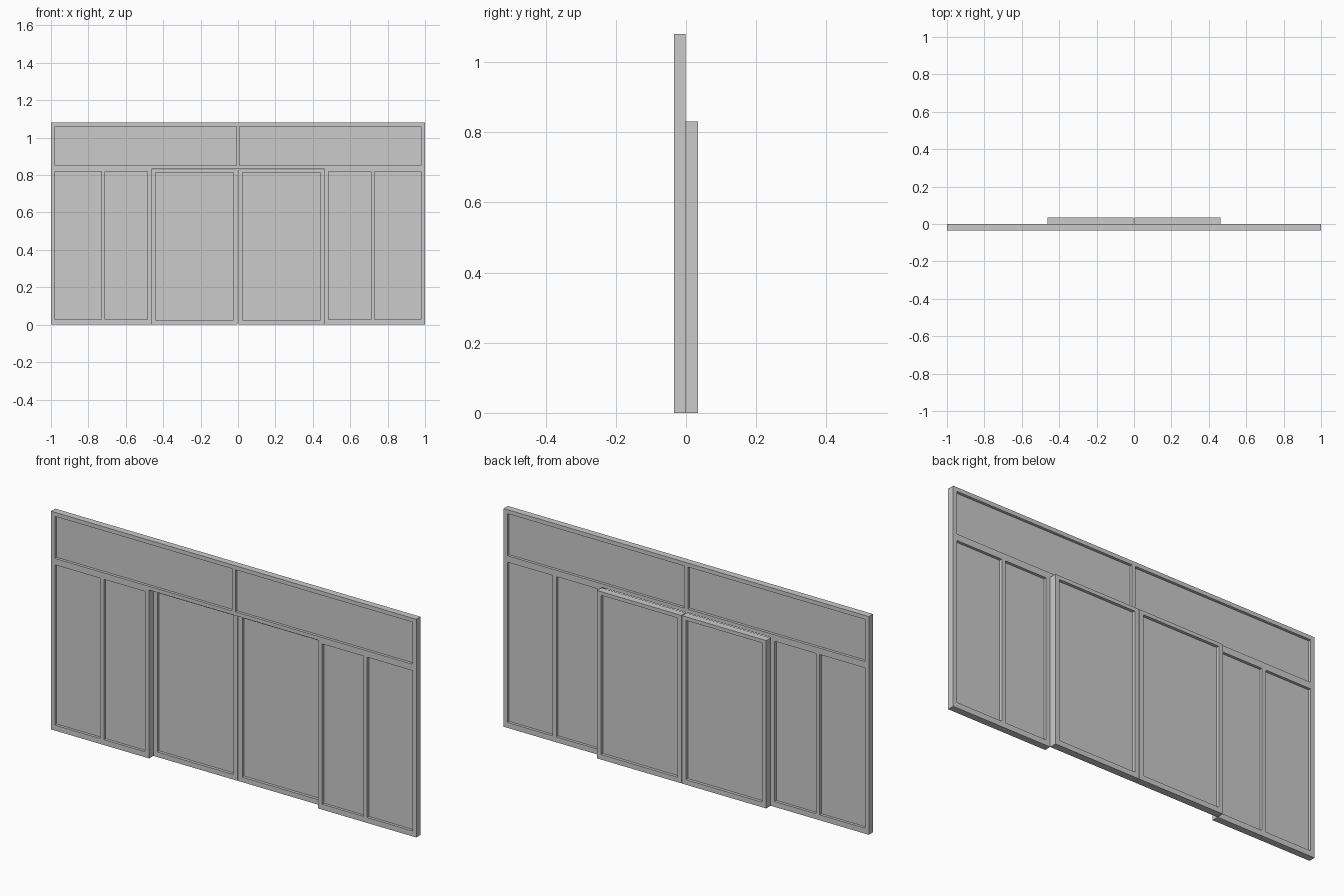
import bpy

cube = bpy.data.objects.get("Cube")
if cube:
    bpy.data.objects.remove(cube, do_unlink=True)

grey = bpy.data.materials.new("plain grey")
grey.use_nodes = True
grey.diffuse_color = (0.6, 0.6, 0.6, 1)
grey.node_tree.nodes["Principled BSDF"].inputs["Base Color"].default_value = (0.6, 0.6, 0.6, 1)

FRONT, MIDDLE, BACK = -0.034, -0.001, 0.034
HEIGHT = 1.08
OPEN_X, OPEN_Z = 0.463, 0.833


def grid_panel(name, outline, holes, y0, y1, pane_holes):
    """Extrude an outline with rectangular holes cut out, closing the given holes with thin panes."""
    # Split the sheet along every edge line so that only frame cells are kept
    xs = sorted({p[0] for p in outline} | {v for h in holes for v in h[:2]})
    zs = sorted({p[1] for p in outline} | {v for h in holes for v in h[2:]})
    verts, faces = [], []
    index = {}

    def vert(x, y, z):
        key = (x, y, z)
        if key not in index:
            index[key] = len(verts)
            verts.append(key)
        return index[key]

    def solid(i, k):
        if not (0 <= i < len(xs) - 1 and 0 <= k < len(zs) - 1):
            return False
        x, z = (xs[i] + xs[i + 1]) / 2, (zs[k] + zs[k + 1]) / 2
        return not any(a < x < b and c < z < d for a, b, c, d in holes)

    for i in range(len(xs) - 1):
        for k in range(len(zs) - 1):
            if not solid(i, k):
                continue
            a, b, c, d = xs[i], xs[i + 1], zs[k], zs[k + 1]
            ring = [(a, c), (b, c), (b, d), (a, d)]
            faces.append([vert(x, y0, z) for x, z in ring])
            faces.append([vert(x, y1, z) for x, z in reversed(ring)])
            # Side walls wherever the neighbouring cell is empty
            for n, (di, dk) in enumerate([(0, -1), (1, 0), (0, 1), (-1, 0)]):
                if not solid(i + di, k + dk):
                    p, q = ring[n], ring[(n + 1) % 4]
                    faces.append([vert(p[0], y0, p[1]), vert(p[0], y1, p[1]),
                                  vert(q[0], y1, q[1]), vert(q[0], y0, q[1])])
    add_mesh(name, verts, faces)

    # Thin panes set halfway through the frame
    for n, (a, b, c, d) in enumerate(pane_holes):
        add_box(f"{name}_pane_{n + 1}", a, b, (y0 + y1) / 2 - 0.003, (y0 + y1) / 2 + 0.003, c, d)


def add_mesh(name, verts, faces):
    mesh = bpy.data.meshes.new(name)
    mesh.from_pydata(verts, [], faces)
    mesh.materials.append(grey)
    obj = bpy.data.objects.new(name, mesh)
    bpy.context.collection.objects.link(obj)
    return obj


def add_box(name, x0, x1, y0, y1, z0, z1):
    bpy.ops.mesh.primitive_cube_add(size=1, location=((x0 + x1) / 2, (y0 + y1) / 2, (z0 + z1) / 2))
    obj = bpy.context.object
    obj.name = name
    obj.scale = (x1 - x0, y1 - y0, z1 - z0)
    obj.data.materials.append(grey)


def mirrored(rects):
    return rects + [(-b, -a, c, d) for a, b, c, d in rects]


# Fixed frame: transom lights, side lights and the doorway
lights = mirrored([
    (0.009, 0.979, 0.852, 1.06),
    (0.485, 0.71, 0.027, 0.82),
    (0.731, 0.979, 0.027, 0.82),
])
doorway = (-OPEN_X, OPEN_X, -1, OPEN_Z)
doorway = (-OPEN_X, OPEN_X, 0, OPEN_Z)
grid_panel("fixed_frame", [(-1, 0), (1, HEIGHT)], lights + [doorway], FRONT, MIDDLE, lights)

# Pair of sliding doors behind the doorway
for side, sign in (("left", 1), ("right", -1)):
    edges = sorted((sign * 0.002, sign * OPEN_X))
    inner = sorted((sign * 0.024, sign * 0.441))
    glass = (inner[0], inner[1], 0.025, 0.813)
    grid_panel(f"{side}_sliding_door", [(edges[0], 0), (edges[1], 0.831)], [glass],
               MIDDLE, BACK, [glass])
